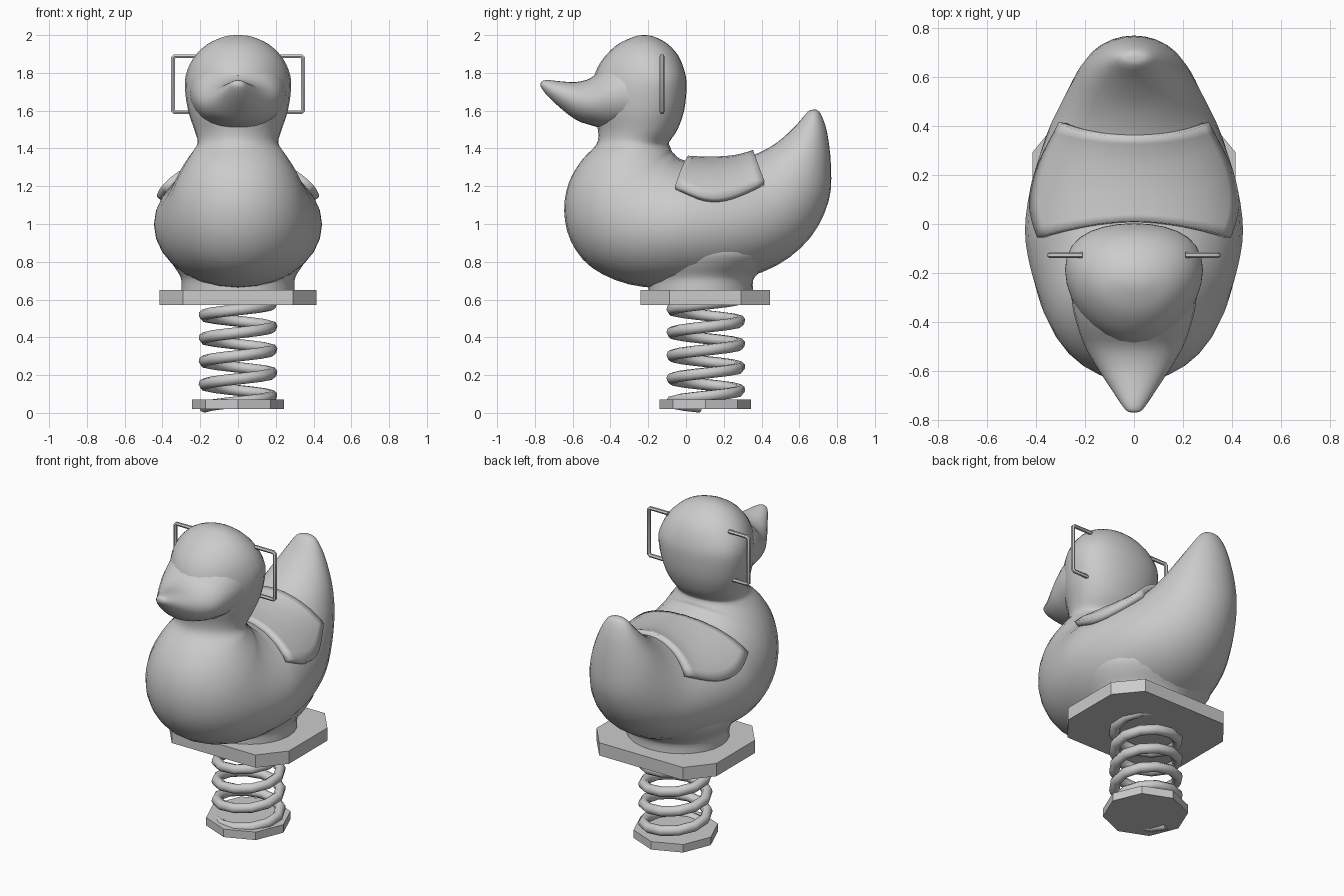
import bpy, bmesh, math
from mathutils import Vector
from mathutils.bvhtree import BVHTree

if "Cube" in bpy.data.objects:
    bpy.data.objects.remove(bpy.data.objects["Cube"])


def finish(name, bm, angle=None):
    bmesh.ops.recalc_face_normals(bm, faces=bm.faces)
    me = bpy.data.meshes.new(name)
    bm.to_mesh(me)
    bm.free()
    ob = bpy.data.objects.new(name, me)
    bpy.context.collection.objects.link(ob)
    smooth(ob, angle)
    return ob


def smooth(ob, angle):
    if angle:
        bpy.ops.object.select_all(action='DESELECT')
        ob.select_set(True)
        bpy.context.view_layer.objects.active = ob
        bpy.ops.object.shade_smooth_by_angle(angle=math.radians(angle))


def spline(stations, steps):
    # Catmull-Rom interpolation between stations
    P = [Vector(s) for s in stations]
    P = [P[0]] + P + [P[-1]]
    out = []
    for i in range(1, len(P) - 2):
        a, b, c, d = P[i - 1:i + 3]
        for k in range(steps):
            t = k / steps
            out.append(0.5 * (2 * b + (c - a) * t + (2 * a - 5 * b + 4 * c - d) * t * t
                              + (3 * b - a - 3 * c + d) * t ** 3))
    return out + [P[-1]]


def loft(name, stations, steps=3, sides=28, angle=60):
    # station: upper/back point (y, z), lower/front point (y, z), half width,
    # and optionally how far the widest place is shifted to the back
    bm = bmesh.new()
    rings = []
    for ty, tz, by, bz, w, shift in spline([(*s, 0)[:6] for s in stations], steps):
        ring = []
        for k in range(sides):
            t = 2 * math.pi * k / sides
            c = 0.5 + 0.5 * math.cos(t) + shift * math.sin(t) ** 2
            ring.append(bm.verts.new((w * math.sin(t), by + (ty - by) * c, bz + (tz - bz) * c)))
        rings.append(ring)
    for r, s in zip(rings, rings[1:]):
        for k in range(sides):
            j = (k + 1) % sides
            bm.faces.new((r[k], r[j], s[j], s[k]))
    bm.faces.new(rings[0])
    bm.faces.new(rings[-1])
    return finish(name, bm, angle)


def prism(name, pts, z0, z1):
    bm = bmesh.new()
    lo, hi = ([bm.verts.new((x, y, z)) for x, y in pts] for z in (z0, z1))
    bm.faces.new(lo)
    bm.faces.new(hi)
    for k in range(len(pts)):
        j = (k + 1) % len(pts)
        bm.faces.new((lo[k], lo[j], hi[j], hi[k]))
    return finish(name, bm)


def tube(name, pts, radius, res):
    cu = bpy.data.curves.new(name, 'CURVE')
    cu.dimensions = '3D'
    cu.bevel_depth = radius
    cu.bevel_resolution = res
    cu.use_fill_caps = True
    sp = cu.splines.new('POLY')
    sp.points.add(len(pts) - 1)
    for p, co in zip(sp.points, pts):
        p.co = (*co, 1)
    ob = bpy.data.objects.new(name, cu)
    bpy.context.collection.objects.link(ob)
    bpy.ops.object.select_all(action='DESELECT')
    ob.select_set(True)
    bpy.context.view_layer.objects.active = ob
    bpy.ops.object.convert(target='MESH')
    smooth(bpy.context.object, 50)


CY = 0.102  # centre of the spring in y

# Base plate, spring and upper plate
prism("base_plate", [(0.243 * math.cos(k * math.pi / 4), CY + 0.243 * math.sin(k * math.pi / 4))
                     for k in range(8)], 0.02, 0.07)
coil = []
for i in range(57):
    a = math.radians(190) + i * math.pi / 6
    coil.append((0.182 * math.cos(a), CY + 0.003 + 0.182 * math.sin(a), 0.031 + 0.122 * i / 12))
tube("spring", coil, 0.03, 2)
quarter = [(0.415, 0.19), (0.29, 0.343)]
half = quarter + [(-x, y) for x, y in reversed(quarter)]
prism("upper_plate", [(x, CY + y) for x, y in half + [(-x, -y) for x, y in half]], 0.57, 0.65)

# Foot joining the plate and the body
loft("body_foot", [(0.355, 0.64, -0.2, 0.64, 0.30), (0.355, 0.70, -0.2, 0.70, 0.30),
                   (0.38, 0.735, -0.22, 0.735, 0.312), (0.44, 0.785, -0.25, 0.785, 0.345),
                   (0.48, 0.84, -0.26, 0.84, 0.37), (0.46, 0.90, -0.26, 0.90, 0.37)])

# Body: one loft from the tail tip through the chest and neck to the head top
body = loft("bird_body", [
    (0.675, 1.605, 0.69, 1.605, 0.01), (0.645, 1.595, 0.715, 1.58, 0.062),
    (0.58, 1.52, 0.748, 1.48, 0.122), (0.48, 1.43, 0.768, 1.30, 0.19),
    (0.37, 1.37, 0.755, 1.12, 0.24), (0.27, 1.34, 0.66, 0.93, 0.297),
    (0.17, 1.33, 0.48, 0.78, 0.368), (0.08, 1.33, 0.22, 0.69, 0.422),
    (0.0, 1.335, -0.05, 0.66, 0.445), (-0.04, 1.35, -0.30, 0.68, 0.425),
    (-0.06, 1.37, -0.50, 0.77, 0.39), (-0.075, 1.385, -0.61, 0.91, 0.355),
    (-0.08, 1.40, -0.645, 1.07, 0.32), (-0.085, 1.41, -0.62, 1.22, 0.28),
    (-0.09, 1.425, -0.55, 1.34, 0.24), (-0.085, 1.44, -0.475, 1.42, 0.213, 0.04),
    (-0.045, 1.50, -0.465, 1.49, 0.23, 0.08), (-0.01, 1.60, -0.485, 1.58, 0.262, 0.1),
    (0.003, 1.72, -0.50, 1.68, 0.28, 0.12), (-0.005, 1.80, -0.49, 1.77, 0.276, 0.12),
    (-0.04, 1.89, -0.45, 1.86, 0.237, 0.08), (-0.10, 1.955, -0.37, 1.945, 0.165, 0.04),
    (-0.17, 1.992, -0.28, 1.99, 0.075), (-0.215, 2.0, -0.235, 2.0, 0.01)])

# Beak, flowing out of the cheeks
loft("beak", [(y, t, y, b, w) for y, t, b, w in [
    (-0.20, 1.90, 1.48, 0.262), (-0.33, 1.89, 1.49, 0.252), (-0.42, 1.845, 1.50, 0.23),
    (-0.50, 1.775, 1.522, 0.20), (-0.58, 1.752, 1.55, 0.155), (-0.66, 1.755, 1.61, 0.102),
    (-0.73, 1.762, 1.675, 0.056), (-0.762, 1.757, 1.715, 0.03), (-0.77, 1.742, 1.732, 0.006)]])

# Saddle draped over the back by casting rays outward onto the body
tree = BVHTree.FromObject(body, bpy.context.evaluated_depsgraph_get())
bm = bmesh.new()
NU, NV = 20, 12
grid = []
for j in range(NV + 1):
    v = j / NV
    row = []
    for i in range(NU + 1):
        u = 2 * i / NU - 1
        front, back = 0.01 - 0.065 * u * u, 0.355 + 0.06 * u * u
        y = front + (back - front) * v
        spread = 68 - 8 * v + 14 * math.sin(math.pi * v)
        a = math.radians(spread) * u
        d = Vector((math.sin(a), 0, math.cos(a)))
        hit = tree.ray_cast(Vector((0, y, 1.05)), d)[0]
        row.append(bm.verts.new(hit + d * (0.028 + 0.012 * u * u)))
    grid.append(row)
for j in range(NV):
    for i in range(NU):
        bm.faces.new((grid[j][i], grid[j][i + 1], grid[j + 1][i + 1], grid[j + 1][i]))
saddle = finish("saddle", bm, 45)
if saddle.data.polygons[NU // 2].normal.z < 0:
    saddle.data.flip_normals()
thick = saddle.modifiers.new("thickness", 'SOLIDIFY')
thick.thickness = 0.05
thick.offset = -1

# Hand grips on both sides of the head
for side, s in (("right", 1), ("left", -1)):
    path = [(0.21, 1.592), (0.335, 1.592), (0.344, 1.601), (0.344, 1.879), (0.335, 1.888), (0.21, 1.888)]
    tube(side + "_hand_grip", [(s * x, -0.127, z) for x, z in path], 0.012, 1)
